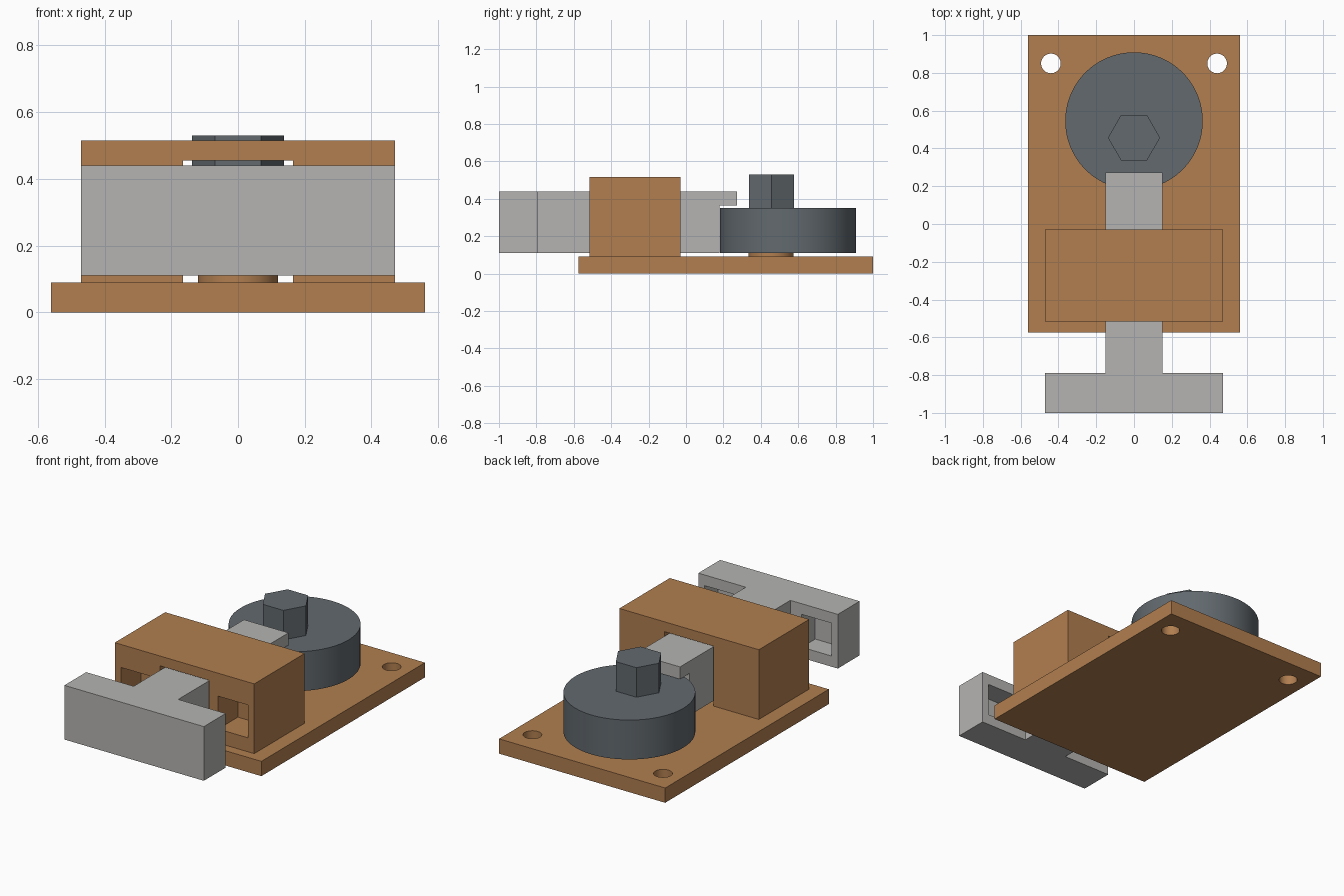
import bpy, bmesh, math
from mathutils import Vector

cube = bpy.data.objects.get("Cube")
if cube:
    bpy.data.objects.remove(cube, do_unlink=True)


def material(name, rgb):
    m = bpy.data.materials.new(name)
    m.use_nodes = True
    m.diffuse_color = (*rgb, 1)
    m.node_tree.nodes["Principled BSDF"].inputs["Base Color"].default_value = (*rgb, 1)
    return m


BRONZE = material("bronze orange", (0.44, 0.21, 0.08))
STEEL = material("dark steel", (0.122, 0.143, 0.158))
SILVER = material("light grey", (0.46, 0.455, 0.445))


def prism(name, outline, lo, hi, mat, axis="z"):
    """Extrude an outline along z, or an x-z outline along y."""
    def place(a, b, h):
        return (a, b, h) if axis == "z" else (a, h, b)
    bm = bmesh.new()
    face = bm.faces.new([bm.verts.new(place(a, b, lo)) for a, b in outline])
    ext = bmesh.ops.extrude_face_region(bm, geom=[face])
    moved = [v for v in ext["geom"] if isinstance(v, bmesh.types.BMVert)]
    bmesh.ops.translate(bm, verts=moved, vec=Vector(place(0, 0, hi - lo)))
    bmesh.ops.recalc_face_normals(bm, faces=bm.faces)
    mesh = bpy.data.meshes.new(name)
    bm.to_mesh(mesh)
    bm.free()
    mesh.materials.append(mat)
    obj = bpy.data.objects.new(name, mesh)
    bpy.context.collection.objects.link(obj)
    return obj


def rect(x0, x1, y0, y1):
    return [(x0, y0), (x1, y0), (x1, y1), (x0, y1)]


def circle(x, y, r, n=96):
    return [(x + r * math.cos(math.tau * i / n), y + r * math.sin(math.tau * i / n))
            for i in range(n)]


def activate(obj):
    bpy.ops.object.select_all(action="DESELECT")
    obj.select_set(True)
    bpy.context.view_layer.objects.active = obj


def cut(obj, cutters):
    """Subtract each cutter, then remove it."""
    for c in cutters:
        c.hide_render = True
        activate(obj)
        mod = obj.modifiers.new("cut", "BOOLEAN")
        mod.operation, mod.solver, mod.object = "DIFFERENCE", "EXACT", c
        bpy.ops.object.modifier_apply(modifier=mod.name)
        bpy.data.objects.remove(c, do_unlink=True)


def smooth(obj):
    activate(obj)
    bpy.ops.object.shade_smooth_by_angle(angle=math.radians(30))


def spring_pockets(y0, y1, mat):
    return [prism("pocket_cutter", rect(s * 0.327 - 0.1, s * 0.327 + 0.1, 0.175, 0.375),
                  y0, y1, mat, "y") for s in (-1, 1)]


# Base plate with two mounting holes
base = prism("base_plate", rect(-0.56, 0.56, -0.575, 1), 0, 0.09, BRONZE)
cut(base, [prism("hole_cutter", circle(s * 0.44, 0.85, 0.052, 48), -0.1, 0.2, BRONZE)
           for s in (-1, 1)])
smooth(base)

# Guide housing: arch profile with blind spring pockets in front
arch = [(-0.47, 0.09), (-0.47, 0.515), (0.47, 0.515), (0.47, 0.09),
        (0.165, 0.09), (0.165, 0.455), (-0.165, 0.455), (-0.165, 0.09)]
housing = prism("guide_housing", arch, -0.515, -0.03, BRONZE, "y")
cut(housing, spring_pockets(-0.6, -0.325, BRONZE))

# T-shaped slider with stepped tip and matching spring pockets
tee = [(-0.47, -1), (0.47, -1), (0.47, -0.79), (0.15, -0.79),
       (0.15, 0.272), (-0.15, 0.272), (-0.15, -0.79), (-0.47, -0.79)]
slider = prism("slider", tee, 0.11, 0.44, SILVER)
tip = prism("tip_cutter", rect(-0.3, 0.3, 0.18, 0.4), 0, 0.365, SILVER)
cut(slider, [tip] + spring_pockets(-0.92, -0.7, SILVER))

# Pivot boss, eccentric cam and hexagonal drive head
boss = prism("pivot_boss", circle(0, 0.455, 0.12), 0.09, 0.11, BRONZE)
cam = prism("eccentric_cam", circle(0, 0.545, 0.364), 0.11, 0.35, STEEL)
prism("hex_head", circle(0, 0.457, 0.138, 6), 0.35, 0.53, STEEL)
smooth(boss)
smooth(cam)
